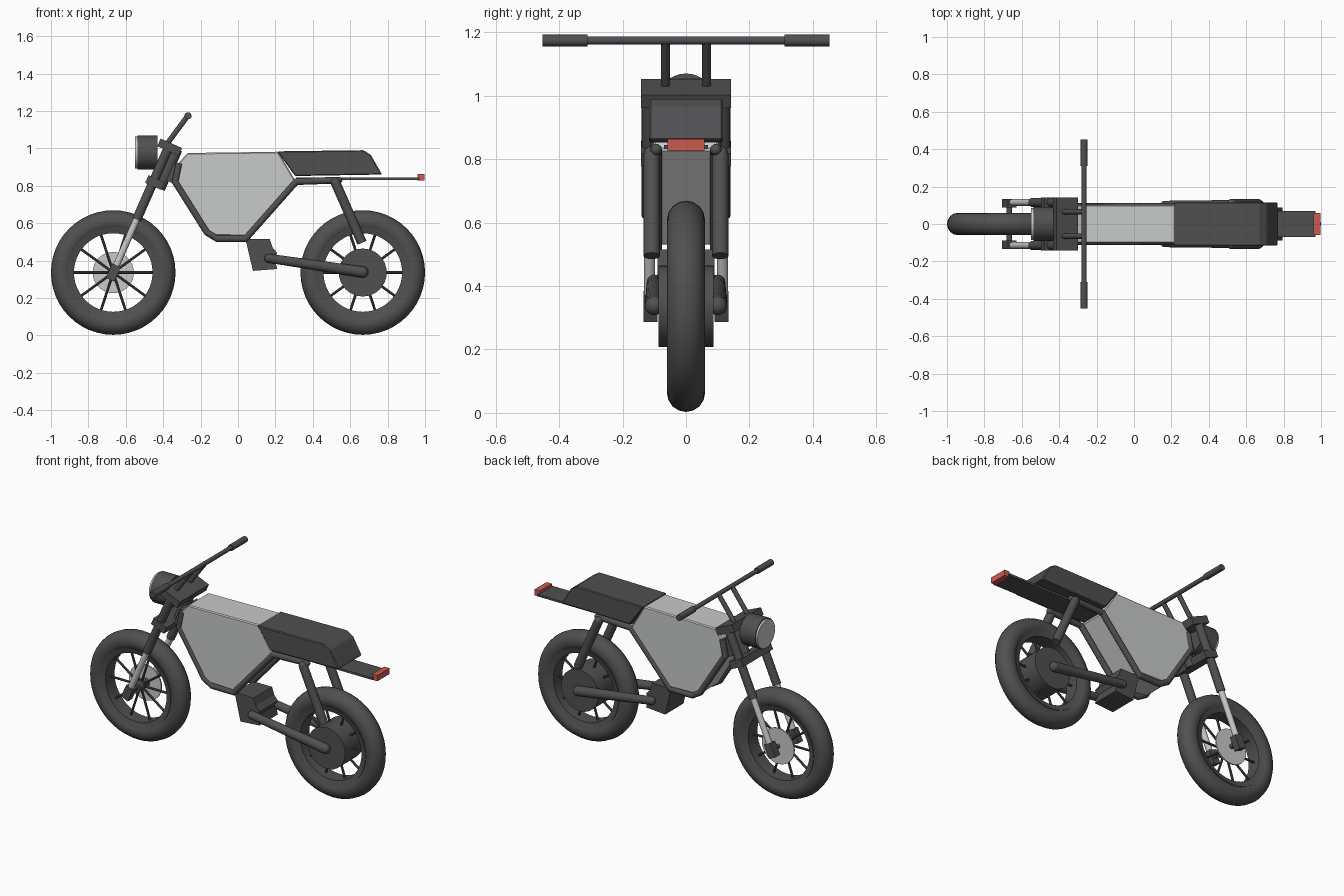
import bpy, bmesh, math
from mathutils import Vector, Matrix

cube = bpy.data.objects.get("Cube")
if cube:
    bpy.data.objects.remove(cube, do_unlink=True)


def material(name, r, g, b):
    m = bpy.data.materials.new(name)
    m.use_nodes = True
    m.diffuse_color = (r, g, b, 1)
    m.node_tree.nodes["Principled BSDF"].inputs["Base Color"].default_value = (r, g, b, 1)
    return m


DARK = material("dark grey", 0.08, 0.08, 0.083)
LIGHT = material("light grey", 0.58, 0.585, 0.59)
RED = material("tail red", 0.6, 0.1, 0.08)


def finish(name, bm, mat, smooth=False):
    bmesh.ops.recalc_face_normals(bm, faces=bm.faces)
    me = bpy.data.meshes.new(name)
    bm.to_mesh(me)
    bm.free()
    me.materials.append(mat)
    ob = bpy.data.objects.new(name, me)
    bpy.context.collection.objects.link(ob)
    if smooth:
        bpy.ops.object.select_all(action="DESELECT")
        ob.select_set(True)
        bpy.context.view_layer.objects.active = ob
        bpy.ops.object.shade_smooth_by_angle(angle=math.radians(35))
    return ob


def add_rod(bm, a, b, r, sides=16, r2=None):
    a, b = Vector(a), Vector(b)
    mat = Matrix.Translation((a + b) / 2) @ (b - a).to_track_quat("Z", "Y").to_matrix().to_4x4()
    bmesh.ops.create_cone(bm, cap_ends=True, segments=sides, radius1=r,
                          radius2=r2 or r, depth=(b - a).length, matrix=mat)


def add_ball(bm, p, r):
    bmesh.ops.create_uvsphere(bm, u_segments=16, v_segments=8, radius=r,
                              matrix=Matrix.Translation(p))


def rod(name, a, b, r, mat=DARK, sides=16):
    bm = bmesh.new()
    add_rod(bm, a, b, r, sides)
    return finish(name, bm, mat, True)


def box(name, centre, size, mat=DARK, tilt=0.0):
    bm = bmesh.new()
    m = Matrix.Translation(centre) @ Matrix.Rotation(tilt, 4, "Y") @ Matrix.Diagonal((*size, 1))
    bmesh.ops.create_cube(bm, size=1, matrix=m)
    return finish(name, bm, mat)


def slab(name, profile, half, mat, bevel=0.0):
    """Side profile in x and z, extruded across y."""
    bm = bmesh.new()
    face = bm.faces.new([bm.verts.new((x, -half, z)) for x, z in profile])
    out = bmesh.ops.extrude_face_region(bm, geom=[face])
    new = [v for v in out["geom"] if isinstance(v, bmesh.types.BMVert)]
    bmesh.ops.translate(bm, verts=new, vec=(0, 2 * half, 0))
    if bevel:
        bmesh.ops.bevel(bm, geom=bm.edges[:], offset=bevel, segments=1, affect="EDGES")
    return finish(name, bm, mat)


def revolve(name, profile, centre, mat, steps=48):
    """Closed profile of (radius, y) spun round the y axis."""
    bm = bmesh.new()
    rings = []
    for i in range(steps):
        a = math.tau * i / steps
        rings.append([bm.verts.new((centre[0] + r * math.cos(a), y, centre[1] + r * math.sin(a)))
                      for r, y in profile])
    n = len(profile)
    for i in range(steps):
        p, q = rings[i], rings[(i + 1) % steps]
        for j in range(n):
            k = (j + 1) % n
            bm.faces.new((p[j], p[k], q[k], q[j]))
    return finish(name, bm, mat, True)


# Wheels
AXLE_Z = 0.336
for name, x, inner in (("front", -0.667, 0.02), ("rear", 0.667, 0.1)):
    c = (x, AXLE_Z)
    tube = [(0.273 + 0.06 * math.cos(math.tau * i / 16), 0.06 * math.sin(math.tau * i / 16))
            for i in range(16)]
    revolve(name + "_tyre", tube, c, DARK)
    revolve(name + "_rim", [(0.21, -0.045), (0.245, -0.056), (0.245, 0.056), (0.21, 0.045)], c, DARK)
    bm = bmesh.new()
    for i in range(10):
        a = math.tau * i / 10
        d = Vector((math.cos(a), 0, math.sin(a)))
        o = Vector((x, 0, AXLE_Z))
        add_rod(bm, o + d * inner, o + d * 0.22, 0.007, 8)
    finish(name + "_spokes", bm, DARK)

rod("front_hub", (-0.667, -0.045, AXLE_Z), (-0.667, 0.045, AXLE_Z), 0.03)
rod("front_axle", (-0.667, -0.115, AXLE_Z), (-0.667, 0.115, AXLE_Z), 0.014)
rod("brake_disc", (-0.667, 0.045, AXLE_Z), (-0.667, 0.053, AXLE_Z), 0.11, LIGHT, 32)
rod("hub_motor", (0.667, -0.087, AXLE_Z), (0.667, 0.087, AXLE_Z), 0.128, DARK, 32)

# Raked fork, placed by distance along the fork and offset behind it
AXIS = Vector((0.404, 0, 0.915))
BACK = Vector((0.915, 0, -0.404))
RAKE = math.atan2(AXIS.x, AXIS.z)


def fork(along, back=0.0, y=0.0):
    return Vector((-0.667, y, AXLE_Z)) + AXIS * along + BACK * back


for side, s in (("left", -1), ("right", 1)):
    y = 0.115 * s
    rod(side + "_fork_upper", fork(0.31, y=y), fork(0.75, y=y), 0.025)
    rod(side + "_fork_lower", fork(0.02, y=y), fork(0.32, y=y), 0.018, LIGHT)
    box(side + "_axle_clamp", fork(0.0, y=0.112 * s), (0.05, 0.045, 0.085), DARK, RAKE)
    # Handlebar risers and grips
    rod(side + "_riser", (-0.375, 0.065 * s, 1.03), (-0.268, 0.065 * s, 1.175), 0.014)
    rod(side + "_grip", (-0.267, 0.31 * s, 1.174), (-0.267, 0.452 * s, 1.174), 0.019)
box("upper_clamp", fork(0.735, 0.005), (0.125, 0.285, 0.045), DARK, RAKE)
box("lower_clamp", fork(0.53, 0.01), (0.095, 0.285, 0.045), DARK, RAKE)
rod("steering_stem", fork(0.51, 0.045), fork(0.74, 0.045), 0.03)
box("frame_neck", fork(0.62, 0.085), (0.05, 0.16, 0.11), DARK, RAKE)
rod("handlebar", (-0.267, -0.44, 1.174), (-0.267, 0.44, 1.174), 0.013)

# Headlamp
rod("headlamp_shell", (-0.538, 0, 0.978), (-0.43, 0, 0.978), 0.092, DARK, 32)
rod("headlamp_lens", (-0.55, 0, 0.978), (-0.536, 0, 0.978), 0.086, LIGHT, 32)

# Body, seat and drive unit
slab("body_shell", [(-0.27, 0.975), (-0.315, 0.925), (-0.33, 0.82), (-0.16, 0.535),
                    (0.04, 0.53), (0.305, 0.83), (0.215, 0.982)], 0.102, LIGHT, 0.006)
slab("seat", [(0.21, 0.984), (0.67, 0.99), (0.71, 0.965), (0.77, 0.86), (0.305, 0.852)],
     0.116, DARK, 0.005)
slab("drive_unit", [(0.04, 0.515), (0.17, 0.515), (0.185, 0.47), (0.21, 0.44),
                    (0.195, 0.41), (0.21, 0.355), (0.08, 0.345)], 0.09, DARK)

# Tail
box("tail_plate", (0.64, 0, 0.838), (0.66, 0.14, 0.013))
box("tail_light", (0.978, 0, 0.845), (0.036, 0.118, 0.036), RED)

# Side frame, shocks and swingarm
RAIL = [(-0.315, 0.92), (-0.335, 0.82), (-0.165, 0.55), (-0.11, 0.517),
        (0.04, 0.517), (0.31, 0.822), (0.54, 0.83)]
for side, s in (("left", -1), ("right", 1)):
    bm = bmesh.new()
    pts = [(x, 0.094 * s, z) for x, z in RAIL]
    for a, b in zip(pts, pts[1:]):
        add_rod(bm, a, b, 0.018, 12)
        add_ball(bm, b, 0.018)
    finish(side + "_frame_rail", bm, DARK, True)

    bm = bmesh.new()
    top = (0.522, 0.108 * s, 0.815)
    add_rod(bm, top, (0.663, 0.108 * s, 0.495), 0.026)
    add_ball(bm, top, 0.026)
    finish(side + "_shock", bm, DARK, True)

    bm = bmesh.new()
    a, b = (0.165, 0.1 * s, 0.412), (0.667, 0.1 * s, AXLE_Z + 0.002)
    add_rod(bm, a, b, 0.024, 16, 0.03)
    add_ball(bm, a, 0.024)
    add_ball(bm, b, 0.03)
    finish(side + "_swingarm", bm, DARK, True)
